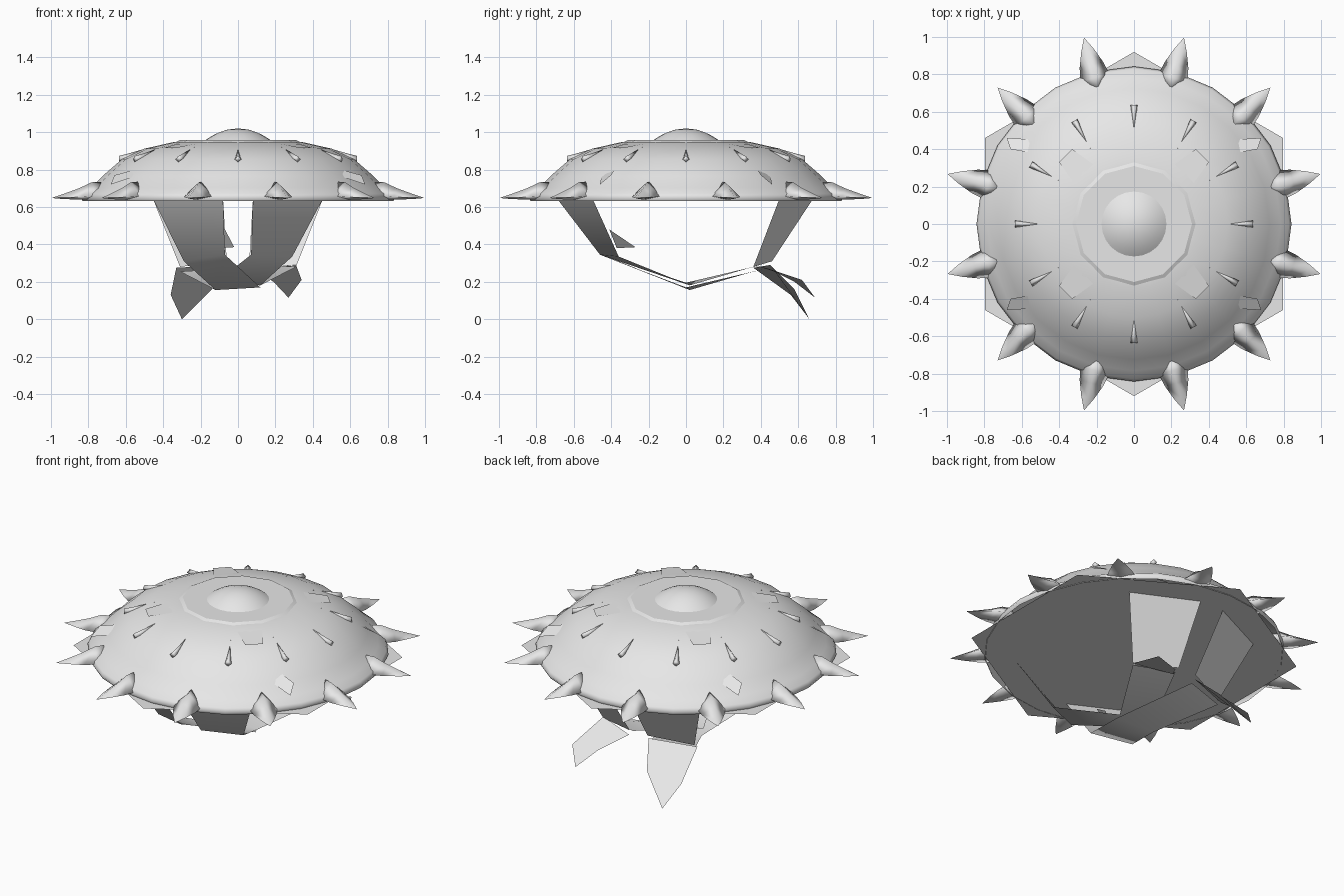
import bpy, bmesh, math
from mathutils import Vector, Matrix

if "Cube" in bpy.data.objects:
    bpy.data.objects.remove(bpy.data.objects["Cube"])

grey = bpy.data.materials.new("light_grey")
grey.diffuse_color = (0.8, 0.8, 0.8, 1)
grey.use_nodes = True
grey.node_tree.nodes["Principled BSDF"].inputs["Base Color"].default_value = grey.diffuse_color


def make(name, verts, faces, angle=None):
    me = bpy.data.meshes.new(name)
    me.from_pydata([tuple(v) for v in verts], [], faces)
    me.materials.append(grey)
    ob = bpy.data.objects.new(name, me)
    bpy.context.collection.objects.link(ob)
    bm = bmesh.new()
    bm.from_mesh(me)
    bmesh.ops.recalc_face_normals(bm, faces=bm.faces)
    bm.to_mesh(me)
    bm.free()
    if angle:
        bpy.ops.object.select_all(action='DESELECT')
        ob.select_set(True)
        bpy.context.view_layer.objects.active = ob
        bpy.ops.object.shade_smooth_by_angle(angle=math.radians(angle))
    return ob


def lathe(name, profile, n, angle, start=0.0):
    """Revolve (radius, z) points; a zero radius closes the end."""
    verts, rings, faces = [], [], []
    for r, z in profile:
        if r == 0:
            rings.append([len(verts)] * n)
            verts.append((0, 0, z))
        else:
            rings.append(list(range(len(verts), len(verts) + n)))
            verts += [(r * math.cos(start + math.tau * i / n),
                       r * math.sin(start + math.tau * i / n), z) for i in range(n)]
    for a, b in zip(rings, rings[1:]):
        for i in range(n):
            j = (i + 1) % n
            faces.append(list(dict.fromkeys((a[i], a[j], b[j], b[i]))))
    return make(name, verts, faces, angle)


def radial(name, sections, angle_deg, smooth):
    """Diamond-section spike along a radius; sections are (r, half width, z low, z mid, z high)."""
    rot = Matrix.Rotation(math.radians(angle_deg), 3, 'Z')
    verts, faces = [], []
    for r, w, lo, mid, hi in sections[:-1]:
        verts += [(r, -w, mid), (r, 0, hi), (r, w, mid), (r, 0, lo)]
    tip = len(verts)
    verts.append((sections[-1][0], 0, sections[-1][3]))
    for s in range(len(sections) - 2):
        for i in range(4):
            j = (i + 1) % 4
            faces.append((4 * s + i, 4 * s + j, 4 * s + 4 + j, 4 * s + 4 + i))
    faces += [(tip - 4 + i, tip - 4 + (i + 1) % 4, tip) for i in range(4)]
    faces.append((0, 1, 2, 3))
    make(name, [rot @ Vector(v) for v in verts], faces, smooth)


def strip(name, pairs, side=1):
    """Thin ribbon through pairs of edge points, mirrored by side."""
    verts = [(side * p[0], p[1], p[2]) for pair in pairs for p in pair]
    make(name, verts, [(2 * i, 2 * i + 1, 2 * i + 3, 2 * i + 2) for i in range(len(pairs) - 1)], 85)


# Domed shell with a rounded lip, open underneath
lathe("dome_shell", [(0.832, 0.633), (0.842, 0.65), (0.83, 0.672), (0.785, 0.702),
                     (0.725, 0.765), (0.62, 0.856), (0.5, 0.912), (0.34, 0.948), (0.3, 0.95)], 24, 60)

# Twelve-sided crown plate and shallow round cap
lathe("crown_plate", [(0.335, 0.946), (0.31, 0.958), (0, 0.958)], 12, 20)
lathe("crown_cap", [(0.175 * math.sin(t * math.pi / 2), 0.957 + 0.063 * (1 - math.sin(t * math.pi / 2) ** 2))
      for t in (1, 0.75, 0.55, 0.38, 0.2, 0)], 24, 60)

# Six-cornered flat base closing the shell
lathe("base_plate", [(0.92, 0.636), (0, 0.636)], 6, 80, math.pi / 6)

for k in range(12):
    # Rim spikes
    radial("rim_spike", [(0.76, 0.06, 0.641, 0.66, 0.735), (0.81, 0.08, 0.64, 0.658, 0.732),
                         (0.88, 0.065, 0.64, 0.653, 0.70), (0.96, 0.035, 0.642, 0.651, 0.672),
                         (1.032, 0, 0, 0.648, 0)], 15 + 30 * k, 130)
    # Small ridges higher on the shell
    radial("shell_ridge", [(0.637, 0.018, 0.84, 0.855, 0.873), (0.60, 0.015, 0.85, 0.862, 0.882),
                           (0.46, 0, 0, 0.922, 0)], 30 * k, 130)

# Square patches near the crown and torn flaps near the rim
for sx in (-1, 1):
    for sy in (-1, 1):
        make("crown_patch", [(sx * x, sy * y, z) for x, y, z in
             ((0.22, 0.32, 0.938), (0.32, 0.22, 0.938), (0.40, 0.33, 0.915), (0.33, 0.40, 0.915))],
             [(0, 1, 2, 3)])
        make("shell_flap", [(sx * x, sy * y, z) for x, y, z in
             ((0.50, 0.45, 0.78), (0.55, 0.38, 0.80), (0.66, 0.40, 0.77), (0.68, 0.46, 0.72))],
             [(0, 1, 2, 3)])

# Chin straps crossing under the shell, one per side
for side, dz, name in ((1, 0.025, "right"), (-1, 0, "left")):
    strip("front_strap_" + name,
          [((0.08, -0.69, 0.645), (0.455, -0.50, 0.645)),
           ((0.07, -0.46, 0.345), (0.29, -0.36, 0.31 + dz)),
           ((-0.12, 0.0, 0.17 + dz), (0.12, 0.02, 0.156 + dz)),
           ((0.06, 0.43, 0.27 + dz), (0.31, 0.36, 0.255 + dz))], side)
    strip("back_strap_" + name,
          [((0.08, 0.68, 0.645), (0.455, 0.50, 0.645)),
           ((0.06, 0.46, 0.31), (0.31, 0.36, 0.28))], side)

# Loose pointed strap tails at the back
make("left_tail", [(-0.33, 0.36, 0.275), (-0.06, 0.45, 0.29), (-0.14, 0.58, 0.16),
                   (-0.30, 0.66, 0.0), (-0.36, 0.56, 0.13)], [(0, 1, 2, 3, 4)])
make("right_tail", [(0.31, 0.36, 0.29), (0.08, 0.44, 0.27), (0.19, 0.58, 0.20),
                    (0.27, 0.69, 0.115), (0.34, 0.62, 0.21)], [(0, 1, 2, 3, 4)])

# Folded end on the left front strap
make("strap_fold", [(-0.07, -0.41, 0.48), (-0.02, -0.27, 0.385), (-0.12, -0.37, 0.38),
                    (-0.20, -0.40, 0.47)], [(0, 1, 2, 3)])
